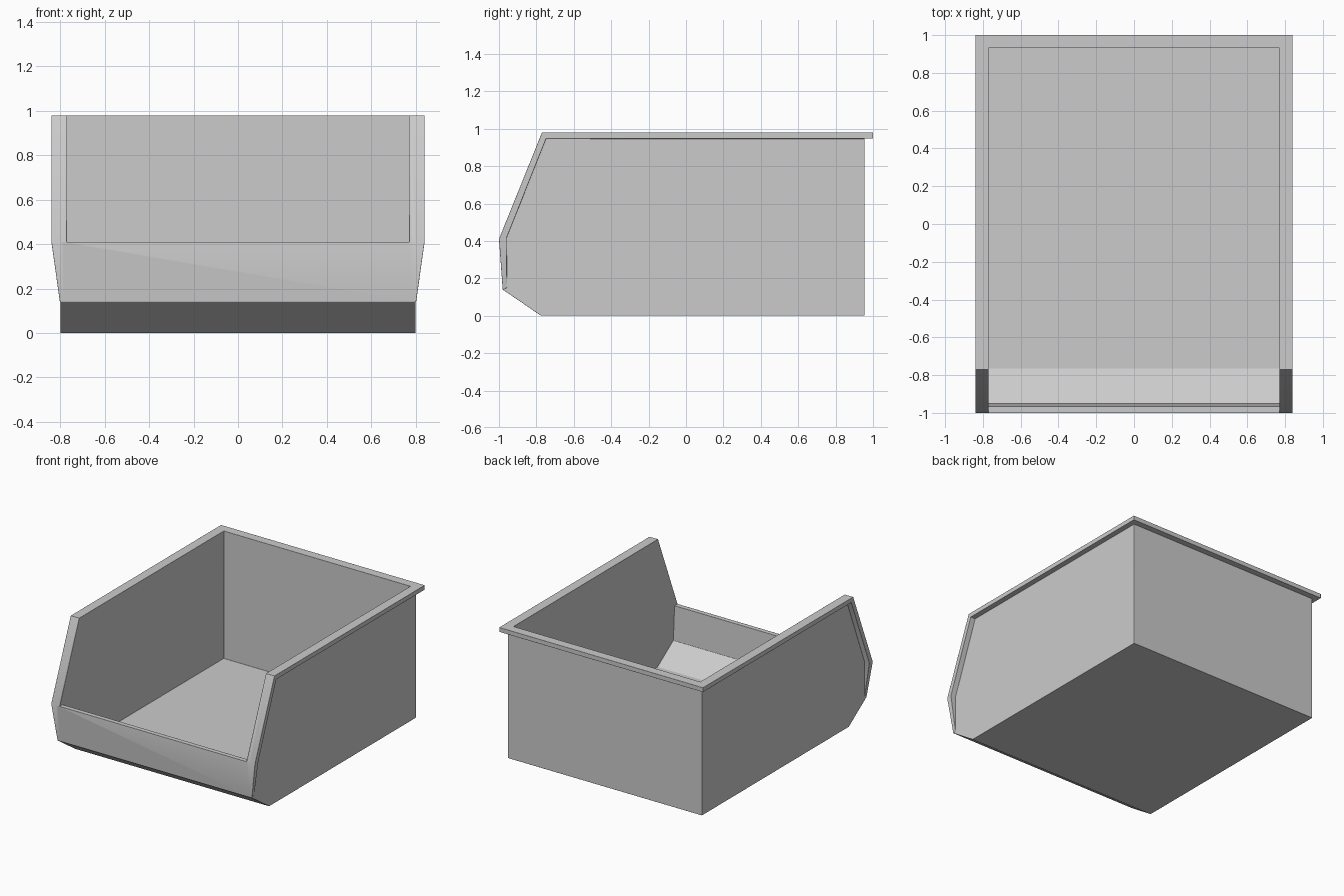
import bpy, bmesh

if "Cube" in bpy.data.objects:
    bpy.data.objects.remove(bpy.data.objects["Cube"])


def finish(bm, name):
    bmesh.ops.recalc_face_normals(bm, faces=bm.faces)
    mesh = bpy.data.meshes.new(name)
    bm.to_mesh(mesh)
    bm.free()
    obj = bpy.data.objects.new(name, mesh)
    bpy.context.collection.objects.link(obj)
    return obj


def prism(name, profile, half_width):
    """Extrude a (y, z) side profile across x."""
    bm = bmesh.new()
    face = bm.faces.new([bm.verts.new((-half_width, y, z)) for y, z in profile])
    new = bmesh.ops.extrude_face_region(bm, geom=[face])["geom"]
    moved = [v for v in new if isinstance(v, bmesh.types.BMVert)]
    bmesh.ops.translate(bm, verts=moved, vec=(2 * half_width, 0, 0))
    return finish(bm, name)


def loft(name, rings):
    """Join four-point cross-sections into a capped bar."""
    bm = bmesh.new()
    rows = [[bm.verts.new(p) for p in ring] for ring in rings]
    for a, b in zip(rows, rows[1:]):
        for i in range(4):
            j = (i + 1) % 4
            bm.faces.new((a[i], a[j], b[j], b[i]))
    bm.faces.new(rows[0])
    bm.faces.new(rows[-1])
    return finish(bm, name)


def boolean(target, tool, operation):
    mod = target.modifiers.new(operation.title(), 'BOOLEAN')
    mod.object = tool
    mod.operation = operation
    mod.solver = 'EXACT'
    bpy.context.view_layer.objects.active = target
    bpy.ops.object.modifier_apply(modifier=mod.name)
    bpy.data.objects.remove(tool)


# Solid body of the bin
storage_bin = prism("storage_bin", [
    (-0.775, 0), (0.955, 0), (0.955, 0.98), (-0.77, 0.98),
    (-1.0, 0.41), (-0.98, 0.14)], 0.80)

# Flange along the front edges, the top of the sides and the back
inner = 0.785


def side_ring(x, outer, under):
    return [(x, *outer), (x, *under), (inner, *under), (inner, *outer)]


right = [
    side_ring(0.802, (-0.98, 0.14), (-0.957, 0.15)),
    side_ring(0.84, (-1.0, 0.41), (-0.96, 0.415)),
    side_ring(0.84, (-0.77, 0.98), (-0.748, 0.947)),
    [(0.84, 1.0, 0.98), (0.84, 1.0, 0.947),
     (inner, 0.945, 0.947), (inner, 0.945, 0.98)],
]
left = [[(-x, y, z) for x, y, z in ring] for ring in reversed(right)]
boolean(storage_bin, loft("rim_flange", right + left), 'UNION')

# Hollow interior with the open front
cavity = prism("cavity", [
    (-0.765, 0.03), (0.932, 0.03), (0.932, 1.1), (-1.1, 1.1),
    (-1.1, 0.41), (-0.965, 0.41), (-0.95, 0.157)], 0.77)
boolean(storage_bin, cavity, 'DIFFERENCE')

# Slightly softened moulded edges
bevel = storage_bin.modifiers.new("Soft edges", 'BEVEL')
bevel.width = 0.005
bevel.segments = 2
bevel.limit_method = 'ANGLE'
bevel.angle_limit = 0.5
storage_bin.select_set(True)
bpy.context.view_layer.objects.active = storage_bin
bpy.ops.object.shade_smooth_by_angle()
